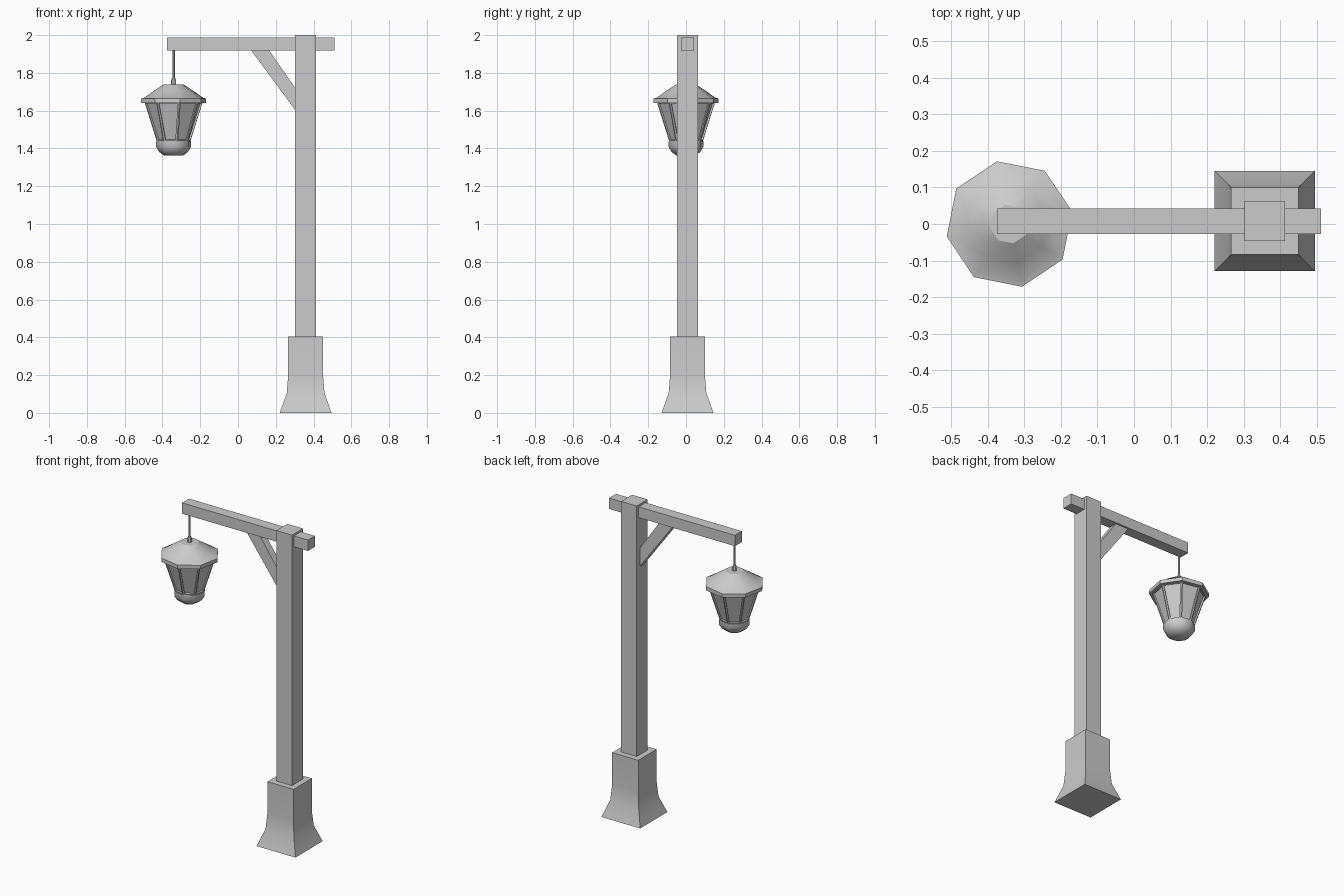
import bpy, bmesh, math

if "Cube" in bpy.data.objects:
    bpy.data.objects.remove(bpy.data.objects["Cube"])

POST_X, POST_Y = 0.358, 0.008
LAMP_X, LAMP_Y = -0.341, 0.0


def finish(name, bm, angle=30):
    bmesh.ops.recalc_face_normals(bm, faces=bm.faces)
    mesh = bpy.data.meshes.new(name)
    bm.to_mesh(mesh)
    bm.free()
    obj = bpy.data.objects.new(name, mesh)
    bpy.context.collection.objects.link(obj)
    bpy.ops.object.select_all(action='DESELECT')
    obj.select_set(True)
    bpy.context.view_layer.objects.active = obj
    bpy.ops.object.shade_smooth_by_angle(angle=math.radians(angle))
    return obj


def loft(profile, sides, start, cx, cy):
    """Stack polygon rings given as (radius, z) and cap both ends."""
    bm = bmesh.new()
    rings = []
    for r, z in profile:
        angles = [math.radians(start) + math.tau * i / sides for i in range(sides)]
        rings.append([bm.verts.new((cx + r * math.cos(a), cy + r * math.sin(a), z))
                      for a in angles])
    walls = []
    for a, b in zip(rings, rings[1:]):
        for i in range(sides):
            j = (i + 1) % sides
            walls.append(bm.faces.new((a[i], a[j], b[j], b[i])))
    bm.faces.new(rings[0][::-1])
    bm.faces.new(rings[-1])
    return bm, walls


def prism(name, outline, y0, y1):
    """Extrude an (x, z) outline along y."""
    bm = bmesh.new()
    face = bm.faces.new([bm.verts.new((x, y0, z)) for x, z in outline])
    out = bmesh.ops.extrude_face_region(bm, geom=[face])
    verts = [v for v in out['geom'] if isinstance(v, bmesh.types.BMVert)]
    bmesh.ops.translate(bm, verts=verts, vec=(0, y1 - y0, 0))
    return finish(name, bm)


def square(name, profile):
    """Square stack given as (half width, z), centred on the post."""
    bm, _ = loft([(h * math.sqrt(2), z) for h, z in profile], 4, 45, POST_X, POST_Y)
    return finish(name, bm)


def lamp_part(name, profile, sides=8, angle=30):
    bm, _ = loft(profile, sides, 11.25, LAMP_X, LAMP_Y)
    return finish(name, bm, angle)


# Flared foot and post
square("base", [(0.137, 0), (0.1, 0.105), (0.092, 0.2), (0.092, 0.405)])
square("post", [(0.055, 0.38), (0.055, 2.0)])

# Cross beam and diagonal brace
prism("beam", [(-0.375, 1.918), (0.512, 1.918), (0.512, 1.987), (-0.375, 1.987)],
      POST_Y - 0.035, POST_Y + 0.035)
prism("brace", [(0.069, 1.92), (0.164, 1.92), (0.304, 1.719), (0.304, 1.602)],
      POST_Y - 0.024, POST_Y + 0.024)

# Hanging rod with its collar
lamp_part("hanging_rod", [(0.007, 1.735), (0.007, 1.925)])
lamp_part("rod_collar", [(0.014, 1.735), (0.014, 1.758), (0.009, 1.773)])

# Lantern roof with rim
lamp_part("lantern_roof", [(0.155, 1.64), (0.175, 1.64), (0.175, 1.664),
                           (0.158, 1.669), (0.108, 1.704), (0.054, 1.739)])

# Tapered lantern body with recessed panes between the corner bars
body, panes = loft([(0.09, 1.435), (0.157, 1.645)], 8, 11.25, LAMP_X, LAMP_Y)
bmesh.ops.recalc_face_normals(body, faces=body.faces)
inset = bmesh.ops.inset_individual(body, faces=panes, thickness=0.012)
moved = bmesh.ops.extrude_discrete_faces(body, faces=panes)['faces']
for pane in moved:
    pane.normal_update()
    n = pane.normal.copy()
    edge_verts = list(pane.verts)
    bmesh.ops.translate(body, verts=edge_verts, vec=-0.009 * n)
finish("lantern_body", body)

# Rounded lantern bottom
lamp_part("lantern_bottom", [(0.052, 1.362), (0.078, 1.382), (0.094, 1.408),
                             (0.094, 1.438)], angle=50)
